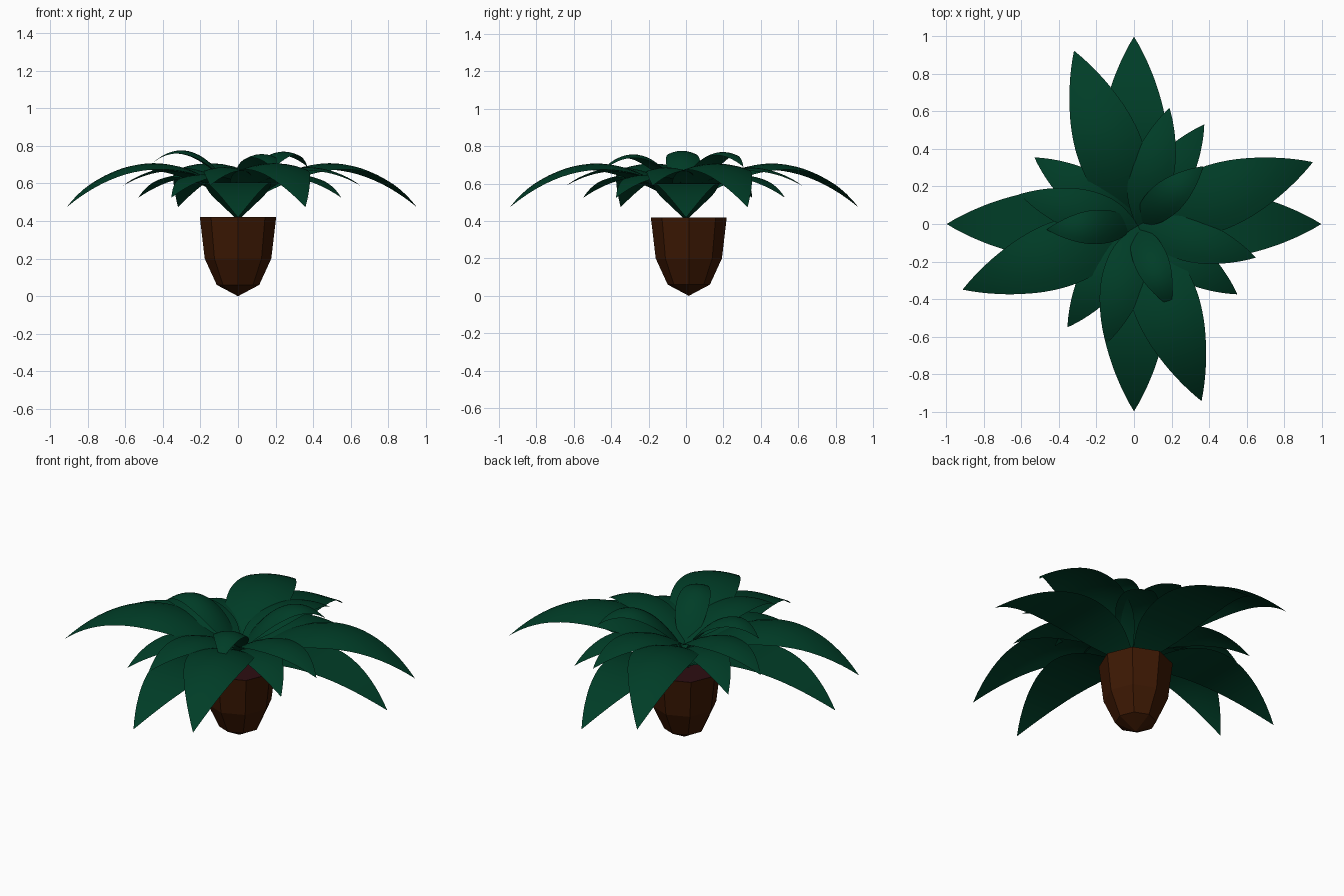
import bpy, math

if "Cube" in bpy.data.objects:
    bpy.data.objects.remove(bpy.data.objects["Cube"])


def material(name, rgb):
    m = bpy.data.materials.new(name)
    m.diffuse_color = (*rgb, 1)
    m.use_nodes = True
    m.node_tree.nodes["Principled BSDF"].inputs["Base Color"].default_value = m.diffuse_color
    return m


def mesh_object(name, verts, faces, mat, smooth=False):
    me = bpy.data.meshes.new(name)
    me.from_pydata(verts, [], faces)
    me.materials.append(mat)
    me.update()
    for p in me.polygons:
        p.use_smooth = smooth
    ob = bpy.data.objects.new(name, me)
    bpy.context.collection.objects.link(ob)
    return ob


green = material("leaf_green", (0.0, 0.046, 0.02))
brown = material("pot_brown", (0.045, 0.009, 0.001))
earth = material("soil_brown", (0.026, 0.004, 0.006))

# Octagonal pot with a pointed base
SIDES = 8
POT_Y = 0.015
profile = [(0.113, 0.06), (0.177, 0.20), (0.203, 0.42)]


def ring(r, z):
    return [(r * math.cos(2 * math.pi * i / SIDES),
             POT_Y + r * math.sin(2 * math.pi * i / SIDES), z) for i in range(SIDES)]


verts = [(0, POT_Y, 0)]
for r, z in profile:
    verts += ring(r, z)
faces = []
for i in range(SIDES):
    j = (i + 1) % SIDES
    faces.append((0, 1 + j, 1 + i))
    for k in range(len(profile) - 1):
        a, b = 1 + k * SIDES, 1 + (k + 1) * SIDES
        faces.append((a + i, a + j, b + j, b + i))
mesh_object("pot", verts, faces, brown)

# Soil filling the pot to the rim
mesh_object("soil", ring(0.202, 0.418), [tuple(range(SIDES))], earth)

# Leaf half-width along its length, for a leaf of length 1
WIDTH = [(0, 0.015), (0.1, 0.085), (0.2, 0.14), (0.3, 0.167), (0.45, 0.178),
         (0.6, 0.16), (0.75, 0.118), (0.87, 0.07), (0.95, 0.03), (1, 0.001)]
STEPS, ACROSS = 24, 6


def half_width(t):
    n = len(WIDTH)
    for i in range(n - 1):
        (t0, w0), (t1, w1) = WIDTH[i], WIDTH[i + 1]
        if t <= t1:
            # smooth cubic between neighbouring profile points
            def slope(k):
                a, b = WIDTH[max(k - 1, 0)], WIDTH[min(k + 1, n - 1)]
                return (b[1] - a[1]) / (b[0] - a[0])
            h = t1 - t0
            u = (t - t0) / h
            return ((2*u**3 - 3*u*u + 1) * w0 + (u**3 - 2*u*u + u) * h * slope(i)
                    + (3*u*u - 2*u**3) * w1 + (u**3 - u*u) * h * slope(i + 1))
    return 0.0


def leaf(name, angle, length, base_z, tip_z, arch, cx=0.0, cy=0.0, droop=0.0, wide=1.0):
    """Arched leaf; droop lowers its side edges."""
    c, s = math.cos(math.radians(angle)), math.sin(math.radians(angle))
    verts, faces = [], []
    for k in range(STEPS + 1):
        t = k / STEPS
        r = length * t
        z = base_z + (tip_z - base_z) * t + 4 * arch * t * (1 - t)
        w = half_width(t) * length * wide
        for q in range(ACROSS + 1):
            v = w * (2 * q / ACROSS - 1)
            verts.append((cx + r * c - v * s, cy + r * s + v * c,
                          z - droop * length * (v / (0.178 * length)) ** 2))
    n = ACROSS + 1
    for k in range(STEPS):
        for q in range(ACROSS):
            a = n * k + q
            faces.append((a, a + n, a + n + 1, a + 1))
    return mesh_object(name, verts, faces, green, True)


# Tiers of four leaves: start angle, length, base height, tip height, arch, centre, droop
tiers = [
    ("bottom", 0, 0.995, 0.415, 0.42, 0.187, 0, 0, 0.0),
    ("lower", 20, 0.99, 0.47, 0.475, 0.235, 0.02, -0.01, 0.035),
    ("middle", 56, 0.65, 0.50, 0.525, 0.135, 0.01, -0.01, 0.025),
    ("upper", -15, 0.65, 0.54, 0.59, 0.12, 0.02, -0.01, 0.035),
]
for name, start, length, bz, tz, arch, cx, cy, droop in tiers:
    for i in range(4):
        leaf(f"{name}_leaf_{i + 1}", start + 90 * i, length, bz, tz, arch, cx, cy, droop)

# Three small upright leaves at the crown
for i, (angle, tip) in enumerate(((41, 0.69), (-67, 0.67), (183, 0.70))):
    leaf(f"crown_leaf_{i + 1}", angle, 0.475, 0.50, tip, 0.16, 0.01, -0.005, 0.05, 1.08)
